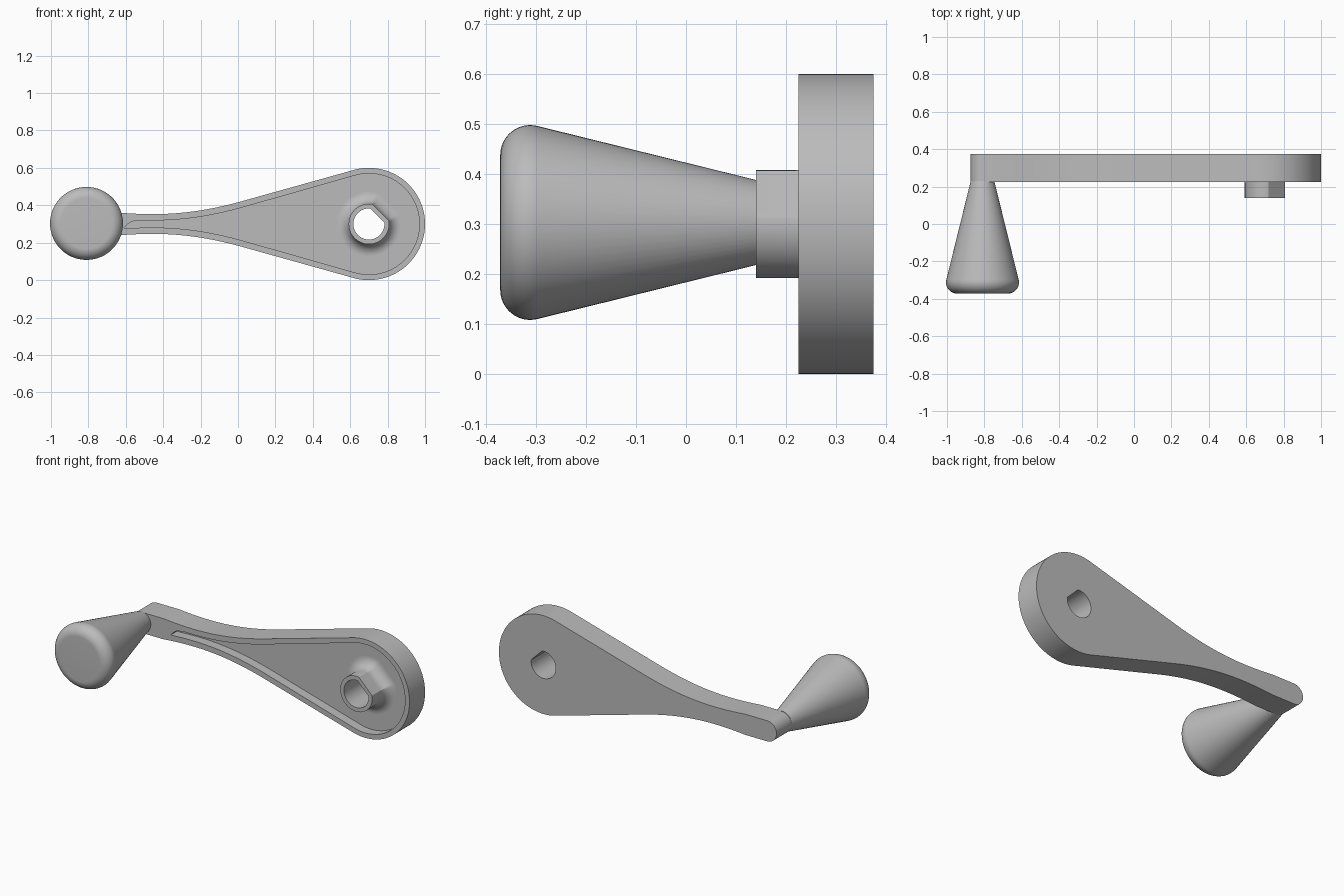
import bpy, bmesh, math
from mathutils import Vector
from mathutils.geometry import interpolate_bezier

if "Cube" in bpy.data.objects:
    bpy.data.objects.remove(bpy.data.objects["Cube"])

grey = bpy.data.materials.new("plain_grey")
grey.use_nodes = True
colour = (0.5, 0.5, 0.5, 1)
grey.diffuse_color = colour
grey.node_tree.nodes["Principled BSDF"].inputs["Base Color"].default_value = colour

FRONT, BACK, TIP, FLOOR = 0.225, 0.375, 0.14, 0.283
MID = 0.3                     # height of the arm's centre line
HUB_X, HUB_R = 0.7, 0.3
GRIP_X, GRIP_R = -0.81, 0.063


def loft(name, rings):
    """Solid through rings of (x, z) outlines, each given with its y."""
    bm = bmesh.new()
    loops = [[bm.verts.new((x, y, z)) for x, z in pts] for y, pts in rings]
    for a, b in zip(loops, loops[1:]):
        n = len(a)
        for i in range(n):
            j = (i + 1) % n
            bm.faces.new((a[i], a[j], b[j], b[i]))
    bm.faces.new(loops[0])
    bm.faces.new(loops[-1][::-1])
    bmesh.ops.recalc_face_normals(bm, faces=bm.faces)
    mesh = bpy.data.meshes.new(name)
    bm.to_mesh(mesh)
    bm.free()
    mesh.materials.append(grey)
    ob = bpy.data.objects.new(name, mesh)
    bpy.context.collection.objects.link(ob)
    return ob


def arc(cx, cz, r, start, end, n):
    angles = [math.radians(start + (end - start) * i / n) for i in range(n + 1)]
    return [(cx + r * math.cos(a), cz + r * math.sin(a)) for a in angles]


def d_shape(r, flat, n=144):
    """Circle about the hub with a flat facing up and to the right."""
    pts = []
    for i in range(n):
        a = 2 * math.pi * i / n
        c = math.cos(a - math.pi / 4)
        d = min(r, flat / c) if c > 0 else r
        pts.append((HUB_X + d * math.cos(a), MID + d * math.sin(a)))
    return pts


def activate(ob):
    bpy.ops.object.select_all(action='DESELECT')
    ob.select_set(True)
    bpy.context.view_layer.objects.active = ob


def cut(ob, cutter):
    mod = ob.modifiers.new("cut", 'BOOLEAN')
    mod.operation = 'DIFFERENCE'
    mod.solver = 'EXACT'
    mod.object = cutter
    activate(ob)
    bpy.ops.object.modifier_apply(modifier=mod.name)


# Arm outline: flared upper edge, mirrored below, with two round ends
edge = [(p.x, p.y) for p in interpolate_bezier(
    Vector((-0.66, 0.063, 0)), Vector((-0.4, 0.038, 0)),
    Vector((-0.2, 0.058, 0)), Vector((0.05, 0.13, 0)), 28)]
TURN = 106
outline = [(x, MID + h) for x, h in edge]
outline += arc(HUB_X, MID, HUB_R, TURN, -TURN, 72)
outline += [(x, MID - h) for x, h in reversed(edge)]
outline += arc(GRIP_X, MID, GRIP_R, 270, 90, 32)
arm = loft("crank_arm", [(FRONT, outline), (BACK, outline)])

# Pocket in the front face, with a slanted narrow end
RIM = 0.034
pocket = [(x, MID + h - RIM) for x, h in edge if x > -0.54]
pocket += arc(HUB_X, MID, HUB_R - 0.03, TURN, -TURN, 72)
pocket += [(x, MID - h + RIM) for x, h in reversed(edge) if x > -0.59]
pocket += [(-0.61, MID - 0.022), (-0.595, MID - 0.005), (-0.57, MID + 0.013)]
pocket_cutter = loft("pocket_cutter", [(FRONT - 0.1, pocket), (FLOOR, pocket)])
cut(arm, pocket_cutter)

# Flat-sided boss that flares into the pocket floor
BOSS_R, BOSS_FLAT, FILLET = 0.108, 0.088, 0.063
rings = [(TIP, d_shape(BOSS_R, BOSS_FLAT))]
for i in range(13):
    a = math.pi / 2 * i / 12
    grow = FILLET * (1 - math.cos(a))
    y = FLOOR - FILLET * (1 - math.sin(a))
    rings.append((y, d_shape(BOSS_R + grow, BOSS_FLAT + grow)))
rings.append((FLOOR + 0.04, rings[-1][1]))
boss = loft("shaft_boss", rings)

# Flat-sided shaft hole through boss and arm
hole = d_shape(0.083, 0.064)
hole_cutter = loft("hole_cutter", [(0, hole), (0.5, hole)])
cut(arm, hole_cutter)
cut(boss, hole_cutter)
for helper in (pocket_cutter, hole_cutter):
    bpy.data.objects.remove(helper)

# Tapered grip with a rounded end
profile = arc(0.135, -0.312, 0.06, -90, 14, 16) + [(GRIP_R, FRONT + 0.005)]
grip = loft("grip_knob", [(y, arc(GRIP_X, MID + 0.003, r, 0, 354, 59))
                          for r, y in profile])

for ob in (arm, boss, grip):
    activate(ob)
    bpy.ops.object.shade_smooth_by_angle(angle=math.radians(25))
